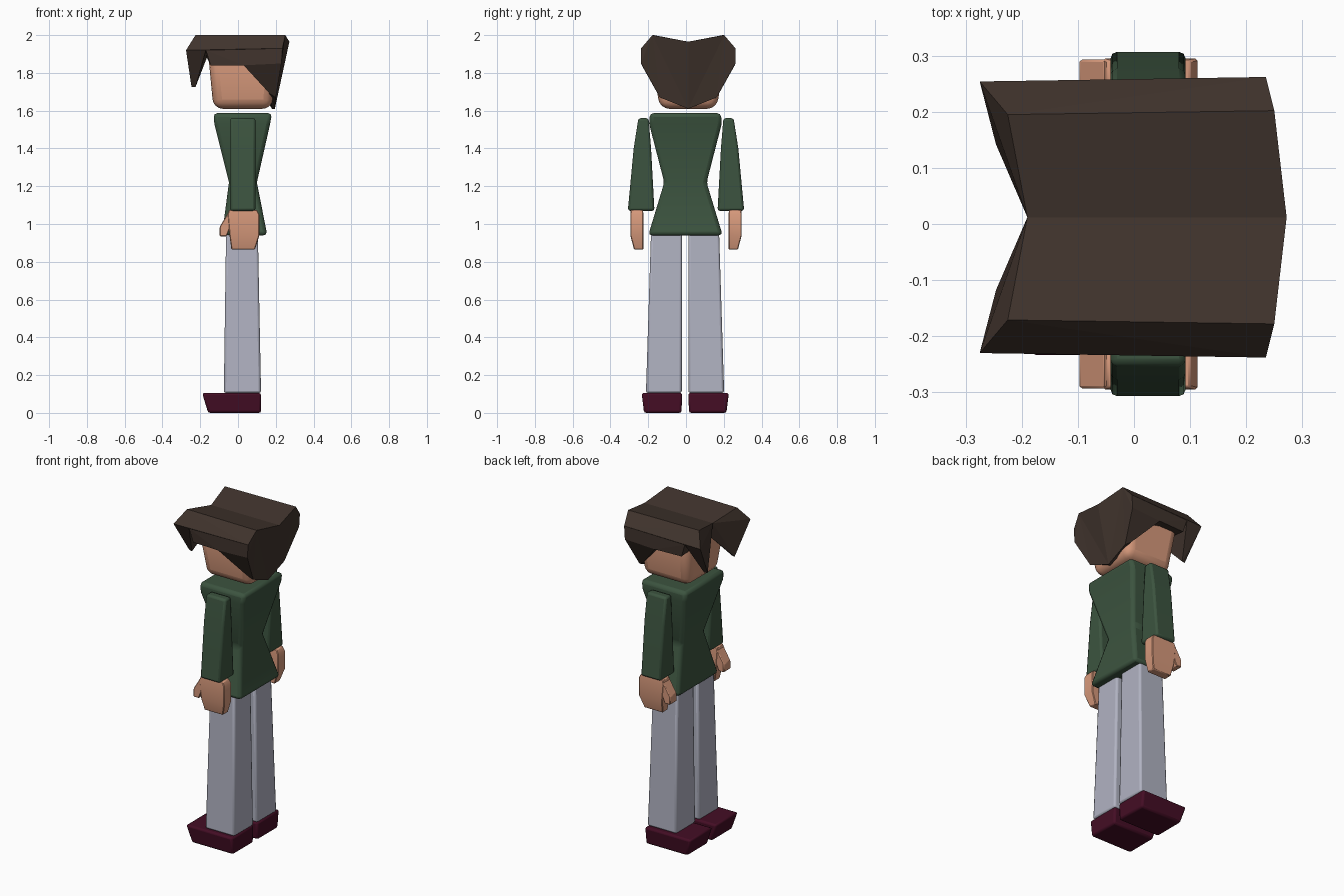
import bpy, bmesh

if "Cube" in bpy.data.objects:
    bpy.data.objects.remove(bpy.data.objects["Cube"])


def material(name, rgb):
    m = bpy.data.materials.new(name)
    m.diffuse_color = (*rgb, 1)
    m.use_nodes = True
    m.node_tree.nodes["Principled BSDF"].inputs["Base Color"].default_value = m.diffuse_color
    return m


HAIR = material("dark brown hair", (0.052, 0.034, 0.026))
SKIN = material("tan skin", (0.68, 0.32, 0.20))
GREEN = material("green cloth", (0.045, 0.088, 0.050))
GREY = material("pale grey cloth", (0.44, 0.45, 0.54))
SHOE = material("maroon leather", (0.058, 0.004, 0.018))


def finish(name, bm, mat, bevel=0.0, segments=2):
    bmesh.ops.recalc_face_normals(bm, faces=bm.faces)
    me = bpy.data.meshes.new(name)
    bm.to_mesh(me)
    bm.free()
    me.materials.append(mat)
    ob = bpy.data.objects.new(name, me)
    bpy.context.collection.objects.link(ob)
    if bevel:
        b = ob.modifiers.new("bevel", "BEVEL")
        b.width, b.segments = bevel, segments
        b.limit_method, b.angle_limit = "ANGLE", 0.5
    return ob


def loft(bm, rows, side=1, shift=0.0):
    """Stack box sections: (z, x0, x1, y0, y1), mirrored in y by side."""
    rings = []
    for z, x0, x1, y0, y1 in rows:
        corners = ((x0, y0), (x1, y0), (x1, y1), (x0, y1))
        rings.append([bm.verts.new((x, y * side + shift, z)) for x, y in corners])
    bm.faces.new(rings[0])
    bm.faces.new(rings[-1])
    for a, b in zip(rings, rings[1:]):
        for i in range(4):
            j = (i + 1) % 4
            bm.faces.new((a[i], a[j], b[j], b[i]))


def part(name, stacks, mat, bevel, segments=2, side=1, shift=0.0):
    bm = bmesh.new()
    for rows in stacks:
        loft(bm, rows, side, shift)
    return finish(name, bm, mat, bevel, segments)


# Head and jacket body
part("head", [[(1.61, -0.13, 0.18, -0.15, 0.15),
               (1.85, -0.153, 0.20, -0.19, 0.19),
               (1.94, -0.15, 0.20, -0.17, 0.17)]], SKIN, 0.05, 4, shift=0.012)
part("jacket", [[(0.94, -0.085, 0.155, -0.197, 0.197),
                 (1.22, -0.048, 0.10, -0.112, 0.112),
                 (1.53, -0.125, 0.17, -0.192, 0.192),
                 (1.587, -0.13, 0.18, -0.188, 0.188)]], GREEN, 0.02, 2, shift=-0.003)

# Paired limbs
for side, tag in ((1, "left"), (-1, "right")):
    part("sleeve_" + tag, [[(1.07, -0.042, 0.092, 0.167, 0.308),
                            (1.40, -0.042, 0.092, 0.185, 0.277),
                            (1.56, -0.042, 0.092, 0.198, 0.252)]],
         GREEN, 0.012, 2, side, 0.0)
    # Palm with fingers, and thumb
    part("hand_" + tag, [[(0.865, -0.035, 0.09, 0.225, 0.275),
                          (0.94, -0.045, 0.113, 0.225, 0.295),
                          (1.05, -0.055, 0.113, 0.225, 0.295),
                          (1.075, -0.048, 0.10, 0.228, 0.292)],
                         [(0.935, -0.097, -0.06, 0.227, 0.293),
                          (0.985, -0.097, -0.04, 0.227, 0.293),
                          (1.06, -0.052, -0.035, 0.227, 0.293)]],
         SKIN, 0.004, 1, side)
    part("trouser_leg_" + tag, [[(0.105, -0.075, 0.122, 0.017, 0.207),
                                 (0.96, -0.063, 0.105, 0.017, 0.18)]],
         GREY, 0.012, 2, side, -0.005)
    part("shoe_" + tag, [[(0.0, -0.158, 0.122, 0.02, 0.218),
                          (0.106, -0.19, 0.122, 0.016, 0.231)]],
         SHOE, 0.012, 2, side, -0.004)

# Hair: one half as named corner points, mirrored across the middle
CY = 0.012
P = {
    # crown crease, ridge and outer edge from front (f) to back (b)
    "f0": (-0.19, 0, 1.965), "b0": (0.272, 0, 1.965),
    "f1": (-0.225, 0.183, 2.0), "b1": (0.25, 0.19, 2.0),
    "f2": (-0.275, 0.242, 1.92), "b2": (0.235, 0.25, 1.93),
    "b3": (0.23, 0.25, 1.85), "b4": (0.20, 0.15, 1.67), "b5": (0.195, 0, 1.61),
    # lower side rim and front lock
    "s1": (-0.17, 0.242, 1.92), "s2": (-0.145, 0.238, 1.84),
    "s3": (0.03, 0.246, 1.84), "s4": (0.168, 0.162, 1.69), "s5": (0.18, 0, 1.61),
    "t1": (-0.246, 0.13, 1.725), "t2": (-0.225, 0.135, 1.725),
    "h": (-0.165, 0, 1.88), "k": (0.03, 0, 1.84),
}
FACES = ["f0 b0 b1 f1", "f1 b1 b2", "f1 b2 f2", "f0 f1 f2",       # crown
         "b0 b1 b5", "b1 b2 b3", "b1 b3 b4", "b1 b4 b5",          # back
         "f2 b2 s1", "s1 b2 s3", "s1 s3 s2", "b2 b3 s3",          # side
         "s3 b3 b4", "s3 b4 s4",
         "f2 s1 t2", "f2 t2 t1", "f2 t1 f0", "f0 t1 h",           # front lock
         "t1 t2 h", "t2 s1 h", "s1 s2 h",
         "h s2 s3", "h s3 k", "k s3 s4", "k s4 s5",               # underside
         "s4 b4 b5", "s4 b5 s5"]
bm = bmesh.new()
for side in (1, -1):
    v = {k: bm.verts.new((x, y * side + CY, z)) for k, (x, y, z) in P.items()}
    for f in FACES:
        bm.faces.new([v[k] for k in f.split()])
bmesh.ops.remove_doubles(bm, verts=bm.verts, dist=0.0005)
finish("hair", bm, HAIR)

# Soften only the rounded bevels
for ob in bpy.context.collection.objects:
    ob.select_set(ob.name != "hair")
    if ob.name != "hair":
        bpy.context.view_layer.objects.active = ob
bpy.ops.object.shade_smooth_by_angle(angle=0.5)
